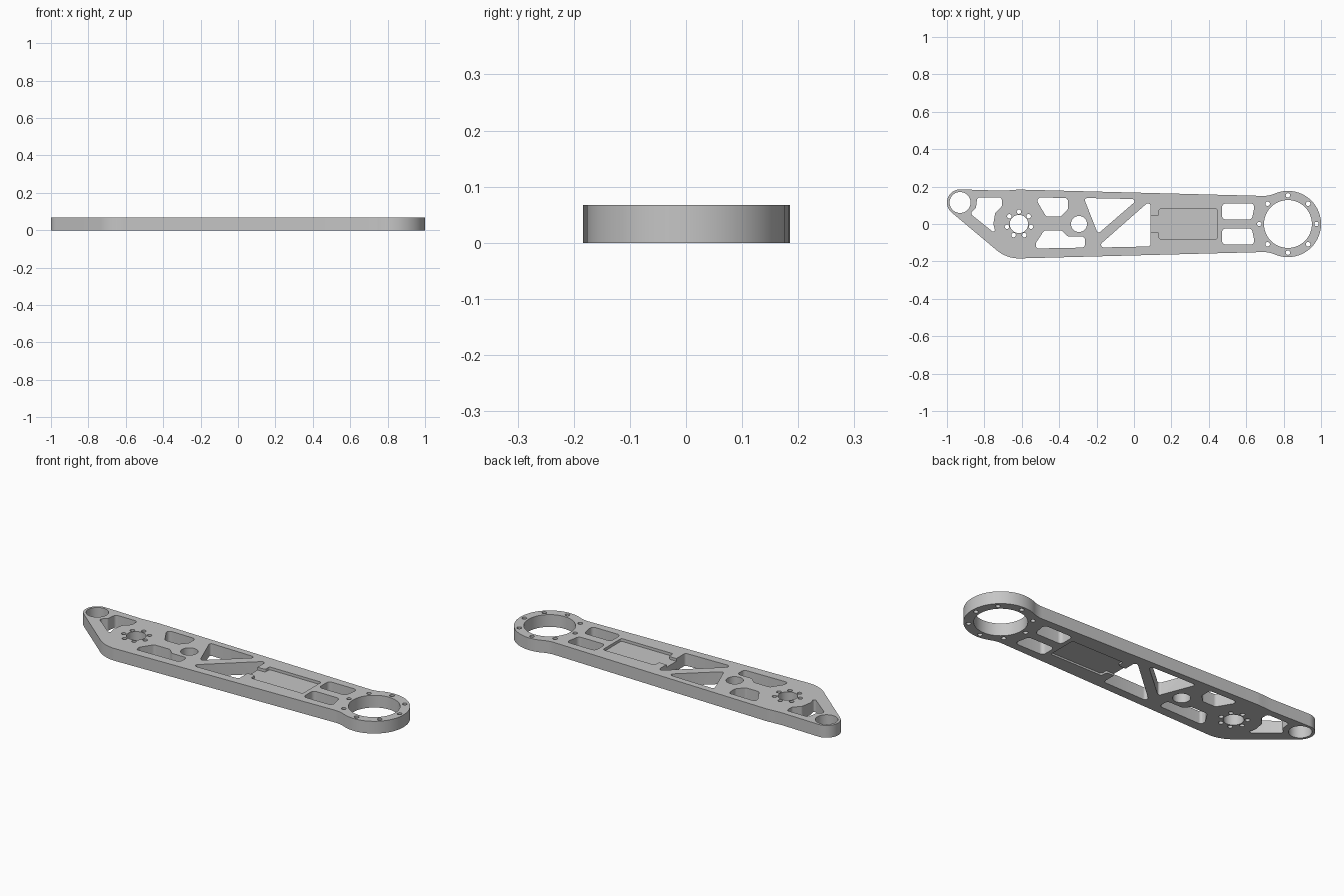
import bpy, bmesh
from math import cos, sin, tan, pi, radians
from mathutils import Vector

THICK = 0.067
POCKET_TOP, POCKET_BOTTOM = 0.015, 0.010

if "Cube" in bpy.data.objects:
    bpy.data.objects.remove(bpy.data.objects["Cube"])

metal = bpy.data.materials.new("light grey metal")
metal.use_nodes = True
metal.diffuse_color = (0.56, 0.56, 0.56, 1)
metal.node_tree.nodes["Principled BSDF"].inputs["Base Color"].default_value = metal.diffuse_color


def arc(x, y, r, start, end):
    n = max(2, round(abs(end - start) / 5))
    angles = [radians(start + (end - start) * i / n) for i in range(n + 1)]
    return [(x + r * cos(a), y + r * sin(a)) for a in angles]


def circle(x, y, r, n=48, phase=0.0):
    angles = [phase + 2 * pi * i / n for i in range(n)]
    return [(x + r * cos(a), y + r * sin(a)) for a in angles]


def bolt_holes(x, y, radius, count, phase=0.0):
    return [circle(*c, 0.012, 16) for c in circle(x, y, radius, count, phase)]


def rounded(points, radius):
    """Polygon with every corner replaced by a tangent arc."""
    pts = [Vector(p) for p in points]
    out = []
    for i, p in enumerate(pts):
        a, b = pts[i - 1] - p, pts[(i + 1) % len(pts)] - p
        half = a.angle(b) / 2
        t = min(radius / tan(half), 0.45 * min(a.length, b.length))
        r = t * tan(half)
        a.normalize()
        b.normalize()
        centre = p + (a + b).normalized() * (t / cos(half))
        u, v = p + a * t - centre, p + b * t - centre
        sweep = u.angle(v)
        for k in range(7):
            s = sweep * k / 6
            q = centre + (u * sin(sweep - s) + v * sin(s)) / sin(sweep)
            out.append((q.x, q.y))
    return out


def prisms(name, loops, z0, z1):
    """One object made of an upright prism for each closed loop."""
    bm = bmesh.new()
    for loop in loops:
        face = bm.faces.new([bm.verts.new((x, y, z0)) for x, y in loop])
        ext = bmesh.ops.extrude_face_region(bm, geom=[face])["geom"]
        bmesh.ops.translate(bm, vec=(0, 0, z1 - z0),
                            verts=[e for e in ext if isinstance(e, bmesh.types.BMVert)])
    bmesh.ops.recalc_face_normals(bm, faces=bm.faces)
    mesh = bpy.data.meshes.new(name)
    bm.to_mesh(mesh)
    bm.free()
    mesh.materials.append(metal)
    obj = bpy.data.objects.new(name, mesh)
    bpy.context.collection.objects.link(obj)
    return obj


# Centres of the small boss, the hub and the large ring
BOSS, HUB, RING = (-0.93, 0.115), (-0.615, 0), (0.823, 0)

# Outer outline, counter-clockwise from the top of the boss
outline = (arc(*BOSS, 0.07, 88, 230) + arc(*HUB, 0.184, 230, 271)
           + arc(0.693, -0.30, 0.15, 90, 67) + arc(*RING, 0.177, -113, 113)
           + arc(0.693, 0.30, 0.15, -67, -90) + arc(*HUB, 0.184, 89, 97)
           + [(-0.70, 0.178)])
arm = prisms("arm_plate", [outline], 0, THICK)

# Round bores and bolt holes
holes = [circle(*BOSS, 0.056), circle(*HUB, 0.049), circle(*RING, 0.128, 72),
         circle(-0.294, 0, 0.043)]
holes += bolt_holes(*RING, 0.153, 8) + bolt_holes(*HUB, 0.066, 7, pi / 2)

# Lightening windows
side_window = [(0.471, 0.11), (0.647, 0.11), (0.63, 0.024), (0.471, 0.024)]
windows = [
    ([(-0.838, 0.142), (-0.706, 0.142), (-0.706, 0.095), (-0.742, 0.06),
      (-0.752, 0), (-0.738, -0.055), (-0.878, 0.057), (-0.845, 0.085)], 0.015),
    ([(-0.53, 0.142), (-0.353, 0.139), (-0.353, 0.08), (-0.39, 0.04), (-0.47, 0.04)], 0.018),
    ([(-0.524, -0.131), (-0.524, -0.10), (-0.481, -0.035), (-0.385, -0.035),
      (-0.353, -0.067), (-0.262, -0.067), (-0.262, -0.126)], 0.018),
    ([(-0.268, 0.139), (0.022, 0.133), (-0.193, -0.053)], 0.012),
    ([(-0.2, -0.126), (0.088, -0.12), (0.088, 0.127)], 0.014),
    (side_window, 0.02),
    ([(x, -y) for x, y in side_window], 0.02),
]
holes += [rounded(points, radius) for points, radius in windows]

# Shallow pocket with a channel into the neighbouring window
half_pocket = [(0.06, 0.043), (0.134, 0.043), (0.134, 0.08), (0.447, 0.08)]
pocket = rounded(half_pocket + [(x, -y) for x, y in reversed(half_pocket)], 0.01)

cutters = [prisms("hole_cutter", holes, -0.1, THICK + 0.1),
           prisms("pocket_top_cutter", [pocket], THICK - POCKET_TOP, THICK + 0.1),
           prisms("pocket_bottom_cutter", [pocket], -0.1, POCKET_BOTTOM)]
for cutter in cutters:
    cutter.hide_render = True
    mod = arm.modifiers.new(cutter.name, 'BOOLEAN')
    mod.operation, mod.solver, mod.object = 'DIFFERENCE', 'EXACT', cutter

# Bake the cuts and discard the cutters
depsgraph = bpy.context.evaluated_depsgraph_get()
result = bpy.data.meshes.new_from_object(arm.evaluated_get(depsgraph))
arm.modifiers.clear()
arm.data = result
for cutter in cutters:
    bpy.data.objects.remove(cutter)

bpy.ops.object.select_all(action='DESELECT')
arm.select_set(True)
bpy.context.view_layer.objects.active = arm
bpy.ops.object.shade_smooth_by_angle(angle=radians(30))
